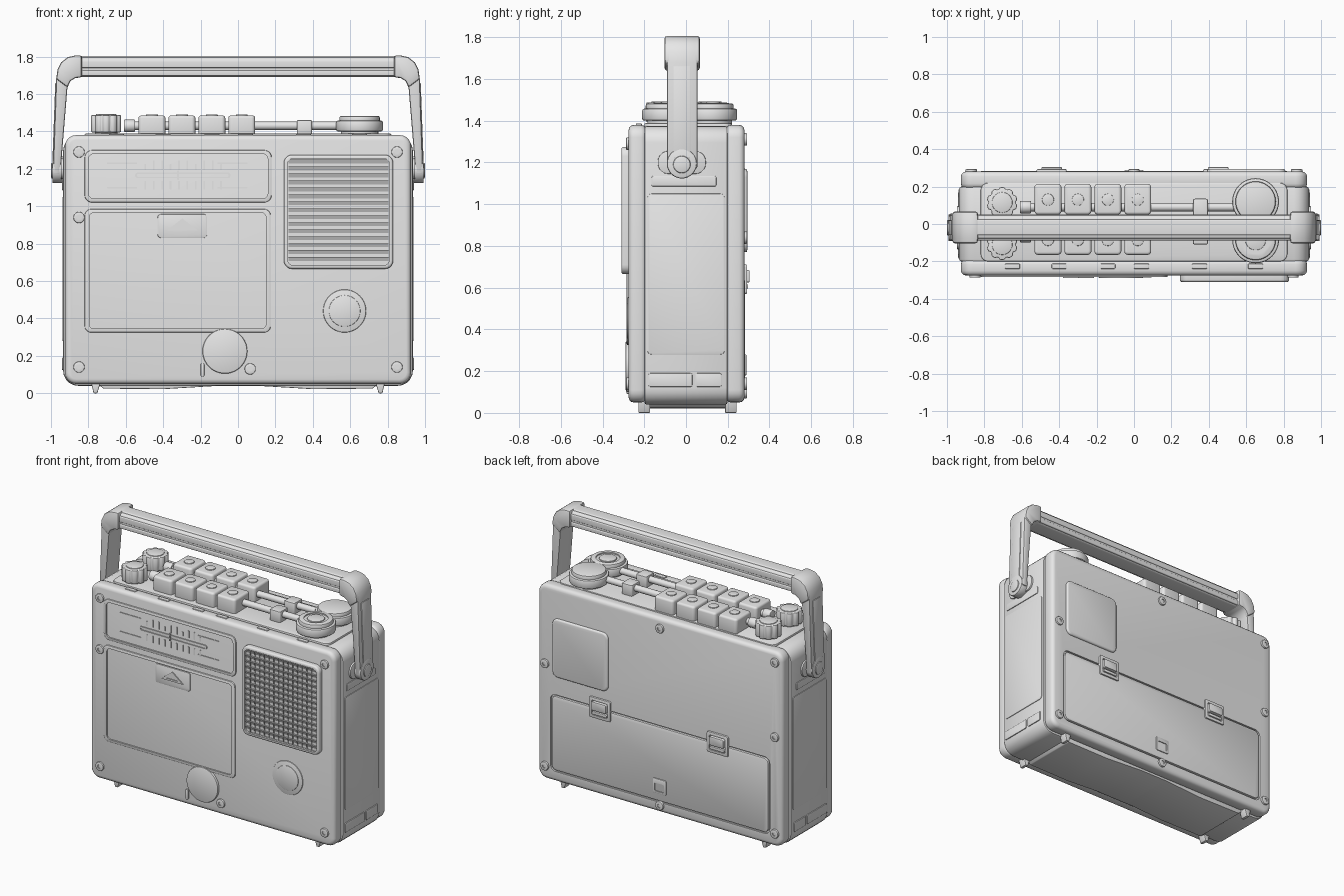
import bpy
import bmesh
from math import sin, cos, pi, radians

if "Cube" in bpy.data.objects:
    bpy.data.objects.remove(bpy.data.objects["Cube"], do_unlink=True)

grey = bpy.data.materials.new("plain_grey")
grey.use_nodes = True
grey.diffuse_color = (0.8, 0.8, 0.8, 1)
for node in grey.node_tree.nodes:
    if node.type == 'BSDF_PRINCIPLED':
        node.inputs["Base Color"].default_value = (0.8, 0.8, 0.8, 1)

PLACE = {'x': lambda u, v, w: (w, u, v),
         'y': lambda u, v, w: (u, w, v),
         'z': lambda u, v, w: (u, v, w)}


def finish(name, bm):
    mesh = bpy.data.meshes.new(name)
    bm.to_mesh(mesh)
    bm.free()
    mesh.materials.append(grey)
    obj = bpy.data.objects.new(name, mesh)
    bpy.context.collection.objects.link(obj)
    return obj


def prism(name, axis, pts, lo, hi, bevel=0.0, segments=2):
    """Extrude an outline along an axis and round its sharp edges."""
    bm = bmesh.new()
    face = bm.faces.new([bm.verts.new(PLACE[axis](u, v, lo)) for u, v in pts])
    ext = bmesh.ops.extrude_face_region(bm, geom=[face])
    new = [g for g in ext["geom"] if isinstance(g, bmesh.types.BMVert)]
    bmesh.ops.translate(bm, verts=new, vec=PLACE[axis](0, 0, hi - lo))
    bmesh.ops.recalc_face_normals(bm, faces=bm.faces)
    if bevel:
        sharp = [e for e in bm.edges if e.calc_face_angle(0) > radians(40)]
        bmesh.ops.bevel(bm, geom=sharp, offset=bevel, offset_type='OFFSET', segments=segments,
                        profile=0.5, affect='EDGES', clamp_overlap=True)
    return finish(name, bm)


def rect(u0, u1, v0, v1, r=0.006, n=5):
    pts = []
    corners = [(u1 - r, v1 - r), (u0 + r, v1 - r), (u0 + r, v0 + r), (u1 - r, v0 + r)]
    for k, (cu, cv) in enumerate(corners):
        for i in range(n + 1):
            a = (k + i / n) * pi / 2
            pts.append((cu + r * cos(a), cv + r * sin(a)))
    return pts


def circle(u, v, r, n=32, flute=0.0, lobes=10):
    out = []
    for i in range(n):
        a = 2 * pi * i / n
        rr = r * (1 - flute * (0.5 + 0.5 * cos(lobes * a)) ** 3)
        out.append((u + rr * cos(a), v + rr * sin(a)))
    return out


def cut(obj, cutter):
    mod = obj.modifiers.new("pocket", 'BOOLEAN')
    mod.operation = 'DIFFERENCE'
    mod.solver = 'EXACT'
    mod.object = cutter
    bpy.context.view_layer.objects.active = obj
    bpy.ops.object.modifier_apply(modifier=mod.name)
    bpy.data.objects.remove(cutter, do_unlink=True)


def pocket(obj, axis, pts, lo, hi):
    cut(obj, prism("cutter", axis, pts, lo, hi))


def screw(name, x, z, y, out):
    head = prism(name, 'y', circle(x, z, 0.03, 20), y - 0.01, y + 0.01, 0.004)
    tip = y + out * 0.01
    pocket(head, 'y', circle(x, z, 0.013, 6), tip - 0.006, tip + 0.006)


# Case: middle shell with front and back covers
prism("case_shell", 'y', rect(-0.935, 0.935, 0.04, 1.375, 0.08), -0.2, 0.2, 0.012)
front = prism("front_cover", 'y', rect(-0.925, 0.925, 0.05, 1.38, 0.06), -0.275, -0.19, 0.025, 3)
back = prism("back_cover", 'y', rect(-0.925, 0.925, 0.05, 1.38, 0.06), 0.19, 0.28, 0.025, 3)
prism("top_deck", 'z', rect(-0.82, 0.82, -0.2, 0.22, 0.04), 1.36, 1.388, 0.006)

# Dial panel: raised frame, sunken face, scale marks
dial = prism("dial_frame", 'y', rect(-0.82, 0.18, 1.02, 1.3, 0.04), -0.284, -0.25, 0.006)
pocket(dial, 'y', rect(-0.8, 0.16, 1.04, 1.28, 0.03), -0.3, -0.274)
slot = prism("tuning_slot", 'y', rect(-0.55, -0.04, 1.15, 1.18, 0.014), -0.281, -0.27)
pocket(slot, 'y', rect(-0.54, -0.05, 1.157, 1.173, 0.007), -0.29, -0.275)
prism("tuning_needle", 'y', rect(-0.325, -0.315, 1.14, 1.19, 0.003), -0.283, -0.27)
for z in (1.1, 1.23):
    for x in (-0.7, -0.11):
        prism("scale_line", 'y', rect(x, x + 0.16, z - 0.004, z + 0.004, 0.002), -0.279, -0.27)
for i in range(10):
    x = -0.5 + i * 0.045
    top = 1.245 if i % 3 else 1.225
    prism("upper_tick", 'y', rect(x, x + 0.009, 1.195, top, 0.002), -0.279, -0.27)
    prism("lower_tick", 'y', rect(x, x + 0.009, 1.09, 1.135, 0.002), -0.279, -0.27)

# Cassette door: frame, sunken door, arrow badge
frame = prism("door_frame", 'y', rect(-0.82, 0.175, 0.325, 0.985, 0.035), -0.284, -0.25, 0.006)
pocket(frame, 'y', rect(-0.795, 0.15, 0.345, 0.965, 0.025), -0.3, -0.262)
prism("cassette_door", 'y', rect(-0.785, 0.14, 0.355, 0.958, 0.02), -0.274, -0.25, 0.005)
prism("door_badge", 'y', rect(-0.43, -0.165, 0.83, 0.958, 0.02), -0.281, -0.27, 0.003)
arrow = prism("door_arrow", 'y', [(-0.38, 0.87), (-0.215, 0.87), (-0.2975, 0.935)], -0.288, -0.278)
pocket(arrow, 'y', [(-0.34, 0.882), (-0.255, 0.882), (-0.2975, 0.915)], -0.3, -0.282)

# Speaker: raised housing with a perforated grille
speaker = prism("speaker_housing", 'y', rect(0.245, 0.83, 0.665, 1.275, 0.045), -0.31, -0.25, 0.012, 3)
pocket(speaker, 'y', rect(0.265, 0.81, 0.685, 1.255, 0.03), -0.33, -0.298)
bm = bmesh.new()
bmesh.ops.create_grid(bm, x_segments=15, y_segments=15, size=1)
for v in bm.verts:
    v.co = (0.5375 + v.co.x * 0.268, -0.304, 0.97 + v.co.y * 0.28)
holes = list(bm.faces)
bmesh.ops.inset_individual(bm, faces=holes, thickness=0.009)
for f in holes:
    bmesh.ops.translate(bm, verts=f.verts, vec=(0, 0.005, 0))
finish("speaker_grille", bm)

# Round details, screws and small marks on the front
prism("lower_emblem", 'y', circle(-0.07, 0.225, 0.12, 40), -0.29, -0.26, 0.008)
prism("round_ring", 'y', circle(0.57, 0.44, 0.115, 40), -0.281, -0.26, 0.006)
prism("round_boss", 'y', circle(0.57, 0.44, 0.085, 40), -0.285, -0.26, 0.006)
for x, z in ((-0.85, 0.14), (0.85, 0.14), (-0.85, 1.29), (0.85, 1.29), (-0.85, 0.94)):
    screw("front_screw", x, z, -0.277, -1)
screw("lower_screw", 0.065, 0.13, -0.277, -1)
prism("lower_slot", 'y', rect(-0.2, -0.18, 0.09, 0.16, 0.008), -0.284, -0.27, 0.003)

# Back: battery door in a groove, latches, label panel
pocket(back, 'y', rect(-0.83, 0.83, 0.12, 0.645, 0.04), 0.268, 0.3)
prism("battery_door", 'y', rect(-0.82, 0.82, 0.13, 0.635, 0.035), 0.25, 0.283, 0.005)
prism("label_panel", 'y', rect(0.39, 0.81, 0.77, 1.17, 0.04), 0.26, 0.294, 0.012, 3)
for x in (-0.44, 0.45):
    latch = prism("latch", 'y', rect(x - 0.08, x + 0.08, 0.57, 0.71, 0.012), 0.26, 0.293, 0.004)
    pocket(latch, 'y', rect(x - 0.06, x + 0.06, 0.59, 0.69, 0.01), 0.28, 0.31)
    prism("latch_tab", 'y', rect(x - 0.055, x + 0.055, 0.625, 0.685, 0.01), 0.26, 0.305, 0.006)
    prism("latch_lip", 'y', rect(x - 0.055, x + 0.055, 0.595, 0.615, 0.006), 0.26, 0.297, 0.003)
clip = prism("door_clip", 'y', rect(-0.05, 0.05, 0.18, 0.28, 0.01), 0.26, 0.289, 0.003)
pocket(clip, 'y', rect(-0.035, 0.035, 0.195, 0.25, 0.008), 0.275, 0.3)
for x, z in ((0, 1.31), (-0.87, 1.31), (0.87, 0.84), (-0.87, 0.8), (0.87, 0.14), (-0.87, 0.14), (0, 0.1)):
    screw("back_screw", x, z, 0.283, 1)

# Sides: panels, strips, pivots and handle arms
for s, side in ((1, "left"), (-1, "right")):
    def slab(name, pts, x0, x1, bevel=0.003):
        return prism(side + "_" + name, 'x', pts, min(s * x0, s * x1), max(s * x0, s * x1), bevel)
    slab("panel", rect(-0.185, 0.185, 0.28, 1.05, 0.02), 0.92, 0.939)
    slab("pivot_plate", rect(-0.135, 0.095, 1.145, 1.255, 0.05), 0.92, 0.946)
    slab("strip", rect(-0.165, 0.145, 1.085, 1.135, 0.008), 0.92, 0.94)
    for y0, y1 in ((-0.18, 0.03), (0.045, 0.17)):
        slab("lower_plate", rect(y0, y1, 0.125, 0.19, 0.008), 0.92, 0.941)
    slab("pivot_hub", circle(-0.02, 1.195, 0.072), 0.93, 0.993, 0.008)
    slab("pivot_cap", circle(-0.02, 1.19, 0.042), 0.96, 1.0, 0.008)
    # the arm leans slightly and turns into the bar
    arm = [(0.99, 1.17), (0.972, 1.68), (0.965, 1.73), (0.945, 1.77), (0.91, 1.797), (0.87, 1.806),
           (0.835, 1.806), (0.835, 1.69), (0.87, 1.685), (0.895, 1.67), (0.912, 1.635), (0.95, 1.17)]
    prism(side + "_handle_arm", 'y', [(s * u, v) for u, v in arm], -0.092, 0.055, 0.01)
    prism(side + "_arm_rib", 'y', [(s * u, v) for u, v in
          ((0.994, 1.2), (0.977, 1.66), (0.95, 1.66), (0.97, 1.2))], -0.06, 0.022, 0.003)
    # flared sleeve over the bend
    sleeve = arm[1:-1]
    prism(side + "_handle_corner", 'y', [(s * u, v) for u, v in sleeve], -0.103, 0.066, 0.012)

# Handle bar with long grooves
prism("handle_bar", 'x', rect(-0.082, 0.046, 1.69, 1.795, 0.02), -0.86, 0.86)
prism("handle_top_strip", 'x', rect(-0.06, 0.024, 1.74, 1.803, 0.008), -0.86, 0.86)
for z0, z1 in ((1.697, 1.727), (1.74, 1.78)):
    prism("handle_rib", 'x', rect(-0.088, 0.052, z0, z1, 0.006), -0.86, 0.86)

# Top controls in a front row and a back row
for row, y, knob_y in (("front", -0.085, -0.11), ("back", 0.13, 0.115)):
    prism(row + "_fluted_knob", 'z', circle(-0.705, knob_y, 0.082, 80, 0.14), 1.395, 1.488, 0.006)
    prism(row + "_knob_base", 'z', circle(-0.705, knob_y, 0.06), 1.37, 1.4)
    prism(row + "_knob_cap", 'z', circle(-0.705, knob_y, 0.055), 1.48, 1.493, 0.004)
    for i in range(4):
        x = -0.46 + i * 0.16
        prism(row + "_button", 'z', rect(x - 0.072, x + 0.072, y - 0.08, y + 0.085, 0.02),
              1.37, 1.485, 0.014, 3)
        prism(row + "_button_dot", 'z', circle(x, y, 0.032, 24), 1.47, 1.491, 0.003)
    rod_y = y - 0.04 if y > 0 else y + 0.02
    prism(row + "_rod", 'x', circle(rod_y, 1.43, 0.022, 20), -0.59, 0.55)
    prism(row + "_rod_end", 'x', circle(rod_y, 1.43, 0.033, 20), -0.61, -0.55, 0.005)
    prism(row + "_slider", 'z', rect(0.315, 0.395, rod_y - 0.045, rod_y + 0.045, 0.01), 1.38, 1.462, 0.008)
    dial_y = y - 0.01 if y > 0 else y
    prism(row + "_dial_base", 'z', circle(0.65, dial_y, 0.1, 40), 1.37, 1.41)
    prism(row + "_dial", 'z', circle(0.65, dial_y, 0.125, 48), 1.4, 1.458, 0.01)
    cap = prism(row + "_dial_cap", 'z', circle(0.65, dial_y, 0.108, 48), 1.44, 1.483, 0.01)
    if y < 0:
        pocket(cap, 'z', circle(0.65, dial_y, 0.075, 40), 1.475, 1.5)
        prism("dial_centre", 'z', circle(0.65, dial_y, 0.055, 32), 1.45, 1.482, 0.004)
for x in (-0.65, -0.4, -0.14, 0.04, 0.35, 0.65):
    prism("top_tab", 'z', rect(x - 0.04, x + 0.04, -0.24, -0.212, 0.006), 1.36, 1.386, 0.003)

# Underside and feet
belly = [(-0.76, 0.06), (-0.72, 0.025), (-0.4, 0.022), (-0.1, 0.04), (0.1, 0.04),
         (0.4, 0.022), (0.72, 0.025), (0.76, 0.06)]
prism("belly", 'y', belly, -0.19, 0.2, 0.005)
for s in (-1, 1):
    for y in (-0.2, 0.215):
        foot = [(s * u, v) for u, v in ((0.73, 0.075), (0.79, 0.075), (0.772, 0), (0.752, 0))]
        prism("foot", 'y', foot, y - 0.028, y + 0.028, 0.004)

# Smooth shading that keeps edges sharp
bpy.ops.object.select_all(action='DESELECT')
for obj in bpy.context.collection.objects:
    if obj.type == 'MESH':
        obj.select_set(True)
        bpy.context.view_layer.objects.active = obj
bpy.ops.object.shade_smooth_by_angle(angle=radians(35))
